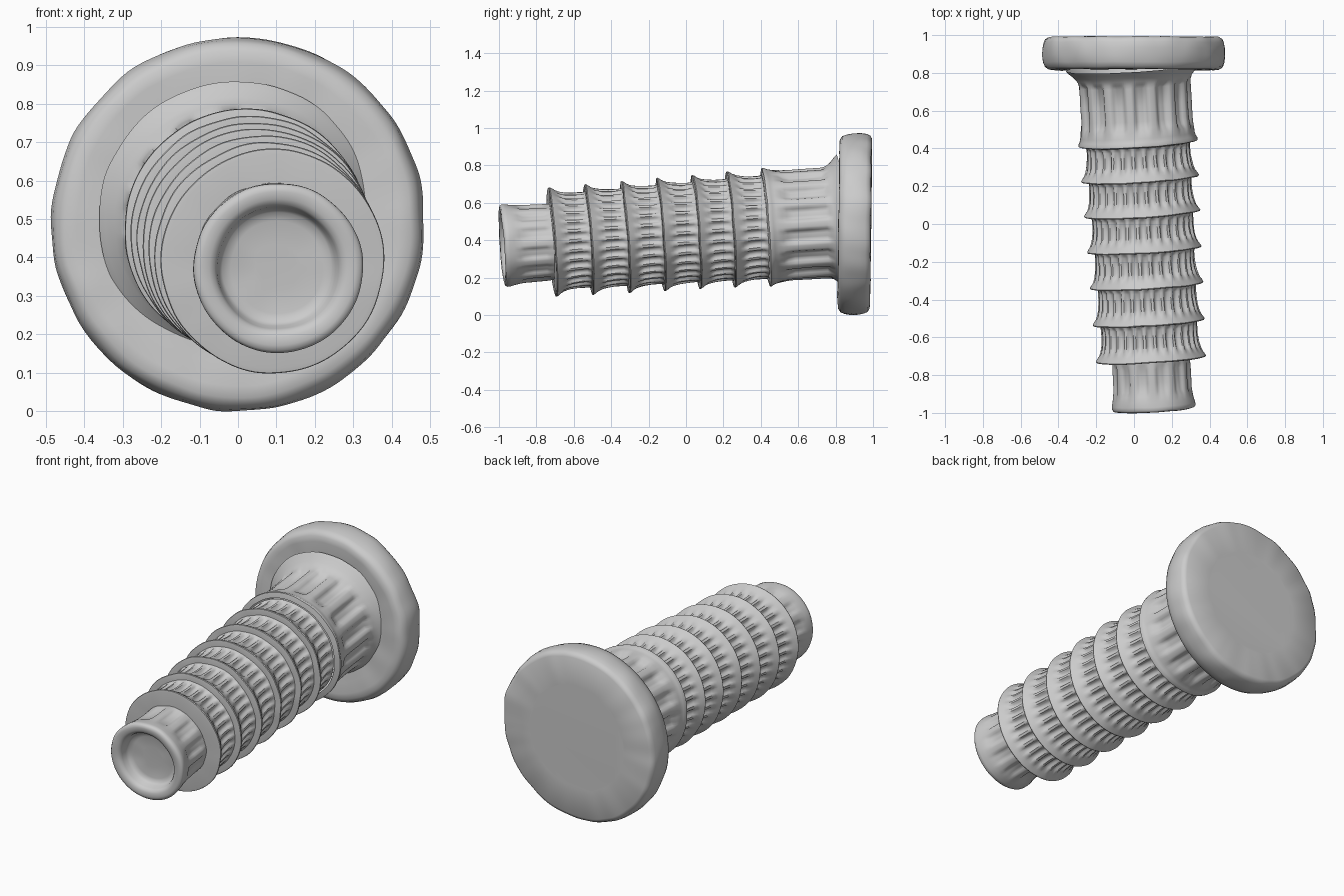
import bpy, bmesh, math
from mathutils import Vector, noise

if "Cube" in bpy.data.objects:
    bpy.data.objects.remove(bpy.data.objects["Cube"])


def tower_axis(t):
    """Centre of the leaning shaft at depth y = t."""
    return Vector((0.09 - 0.06 * (t + 0.72), t, 0.39 + 0.07 * (t + 0.72)))


def disc_axis(t):
    return Vector((0.0, t, 0.487))


def groove(angle, count):
    """0 on a column, 1 in the recess between two columns."""
    c = 0.5 - 0.5 * math.cos(angle * count)
    return min(1.0, max(0.0, (c - 0.2) * 2.0))


def loft(name, profile, axis=tower_axis, tilt=(0.06, -0.07), count=0, segs=128,
         close=False, rough=0.004):
    """Sweep (t, radius, recess depth) points round an axis, tilted to suit it."""
    bm = bmesh.new()
    rings = []
    for t, r, depth in profile:
        c = axis(t)
        ring = []
        for i in range(segs):
            a = 2 * math.pi * i / segs
            rr = r - (depth * groove(a, count) if depth else 0)
            x, z = rr * math.cos(a), rr * math.sin(a)
            p = c + Vector((x, tilt[0] * x + tilt[1] * z, z))
            d = noise.noise(p * 9) * rough
            p += Vector((math.cos(a) * d, d * 0.8, math.sin(a) * d))
            ring.append(bm.verts.new(p))
        rings.append(ring)
    for a, b in zip(rings, rings[1:]):
        for i in range(segs):
            j = (i + 1) % segs
            bm.faces.new((a[i], a[j], b[j], b[i]))
    if close:
        bm.faces.new(rings[-1])
    bmesh.ops.recalc_face_normals(bm, faces=bm.faces)
    # open shells: make sure the outer wall faces away from the axis
    f = max(bm.faces, key=lambda f: (f.calc_center_median() - axis(f.calc_center_median().y)).length)
    out = f.calc_center_median() - axis(f.calc_center_median().y)
    if f.normal.dot(out) < 0:
        bmesh.ops.reverse_faces(bm, faces=bm.faces)
    me = bpy.data.meshes.new(name)
    bm.to_mesh(me)
    bm.free()
    ob = bpy.data.objects.new(name, me)
    bpy.context.collection.objects.link(ob)
    bpy.context.view_layer.objects.active = ob
    ob.select_set(True)
    bpy.ops.object.shade_smooth_by_angle(angle=math.radians(45))
    ob.select_set(False)
    return ob


# Round base slab with soft rim and flat back
loft("base_slab", [
    (0.825, 0.29, 0), (0.822, 0.36, 0), (0.815, 0.42, 0), (0.817, 0.45, 0),
    (0.83, 0.470, 0), (0.855, 0.480, 0), (0.89, 0.486, 0), (0.93, 0.485, 0),
    (0.96, 0.480, 0), (0.978, 0.472, 0), (0.988, 0.455, 0), (0.989, 0.3, 0)],
    axis=disc_axis, tilt=(0.0, 0.012), segs=160, close=True, rough=0.006)

# Ground storey with tall blind arches
loft("ground_storey", [
    (0.83, 0.36, 0), (0.815, 0.345, 0), (0.795, 0.322, 0), (0.775, 0.306, 0),
    (0.755, 0.298, 0.004), (0.735, 0.296, 0.022), (0.64, 0.296, 0.024),
    (0.56, 0.296, 0.024), (0.525, 0.298, 0.018), (0.50, 0.301, 0.005),
    (0.47, 0.303, 0), (0.45, 0.308, 0), (0.437, 0.316, 0), (0.427, 0.315, 0),
    (0.424, 0.305, 0), (0.42, 0.285, 0)], count=15, segs=180)

# Six colonnaded galleries, each flaring to a cornice and stepping in
levels = [0.42, 0.235, 0.05, -0.14, -0.33, -0.525, -0.72]
for k in range(6):
    hi, lo = levels[k], levels[k + 1]
    h = hi - lo
    s = 0.313 - 0.004 * (k + 1)
    inner = s - 0.030
    shape = [(0.00, -0.030, 0), (0.04, -0.033, 0.004), (0.12, -0.034, 0.014),
             (0.35, -0.033, 0.017), (0.55, -0.029, 0.017), (0.66, -0.025, 0.012),
             (0.74, -0.021, 0.003), (0.83, -0.014, 0), (0.91, -0.003, 0),
             (0.96, 0.002, 0), (0.985, 0.0, 0), (0.995, -0.012, 0)]
    prof = [(hi - f * h, s + d, w) for f, d, w in shape]
    prof.append((lo, 0.195 if k == 5 else inner - 0.004, 0))
    loft(f"gallery_{k + 1}", prof, count=30, segs=240)

# Narrow belfry with thick rim and sunken roof
loft("belfry", [
    (-0.71, 0.202, 0), (-0.735, 0.203, 0.004), (-0.76, 0.204, 0.014),
    (-0.83, 0.206, 0.015), (-0.875, 0.208, 0.012), (-0.90, 0.211, 0.002),
    (-0.93, 0.215, 0), (-0.955, 0.220, 0), (-0.972, 0.220, 0), (-0.981, 0.213, 0),
    (-0.984, 0.200, 0), (-0.982, 0.180, 0), (-0.975, 0.166, 0), (-0.962, 0.159, 0),
    (-0.935, 0.153, 0), (-0.922, 0.143, 0), (-0.917, 0.12, 0), (-0.915, 0.06, 0)],
    count=12, segs=144, close=True)
